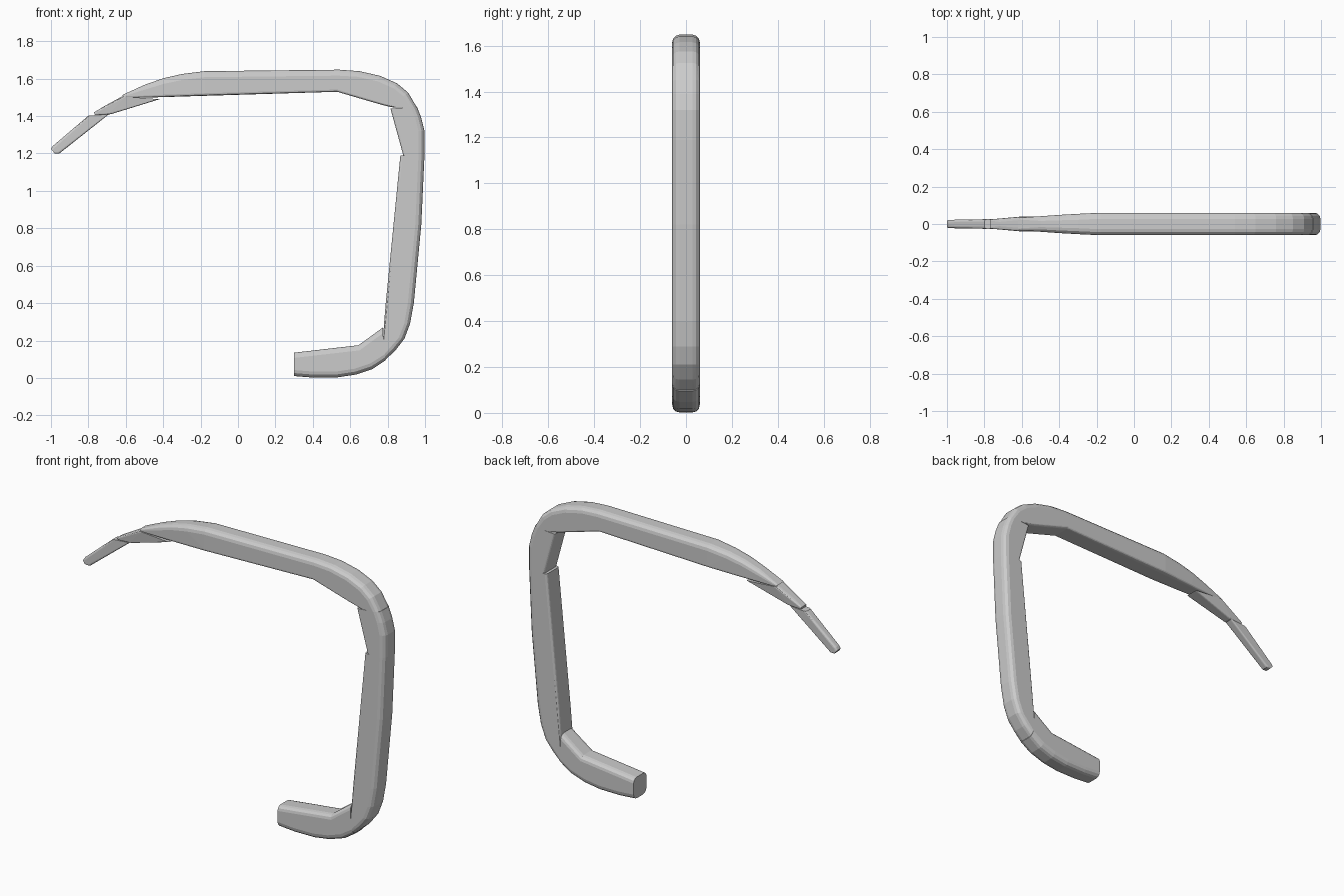
import bpy, bmesh, math
from mathutils import Vector


def half_width(x):
    # Bar is full width on the right and tapers toward the tip
    stops = [(-1.0, 0.022), (-0.76, 0.025), (-0.6, 0.034), (-0.4, 0.049), (-0.2, 0.06), (1.0, 0.06)]
    for (xa, wa), (xb, wb) in zip(stops, stops[1:]):
        if x <= xb:
            return wa + (wb - wa) * max(0, (x - xa) / (xb - xa))
    return 0.06


def section(ox, oz, ix, iz, r_out, r_in):
    # Rounded rectangle between an outer and an inner edge point
    o, i = Vector((ox, 0, oz)), Vector((ix, 0, iz))
    d = o - i
    length = d.length
    d.normalize()
    h = half_width((ox + ix) / 2 if ox < -0.6 else ox)
    pts = []
    for base, s, r in ((o, -1, r_out), (i, 1, r_in)):
        r = min(r, h * 0.6, length * 0.4)
        for k in range(4):
            a = k * math.pi / 6
            depth, y = r * (1 - math.cos(a)), h - r + r * math.sin(a)
            for side in (-1, 1):
                pts.append(base + d * (s * depth) + Vector((0, side * y, 0)))
    return pts


def hull_part(name, pairs, r_out=0.032, r_in=0.012):
    bm = bmesh.new()
    for p in pairs:
        for co in section(*p, r_out, r_in):
            bm.verts.new(co)
    res = bmesh.ops.convex_hull(bm, input=bm.verts[:])
    junk = {g for g in res["geom_interior"] + res["geom_unused"] if isinstance(g, bmesh.types.BMVert)}
    bmesh.ops.delete(bm, geom=list(junk), context='VERTS')
    bmesh.ops.dissolve_limit(bm, angle_limit=0.01, verts=bm.verts[:], edges=bm.edges[:])
    bmesh.ops.recalc_face_normals(bm, faces=bm.faces[:])
    me = bpy.data.meshes.new(name)
    bm.to_mesh(me)
    bm.free()
    bpy.context.collection.objects.link(bpy.data.objects.new(name, me))


# Each entry: outer x, outer z, inner x, inner z
hull_part("tip", [(-1.0, 1.225, -0.98, 1.2), (-0.99, 1.24, -0.955, 1.2),
                  (-0.8, 1.402, -0.69, 1.41)], 0.014, 0.01)
hull_part("tip_link", [(-0.77, 1.42, -0.765, 1.405), (-0.72, 1.45, -0.68, 1.41),
                       (-0.62, 1.505, -0.42, 1.49)], 0.02, 0.01)
hull_part("top_beam", [(-0.62, 1.512, -0.6, 1.498), (-0.5, 1.567, -0.45, 1.5),
                       (-0.4, 1.602, -0.38, 1.503), (-0.3, 1.625, -0.28, 1.507),
                       (-0.18, 1.64, -0.18, 1.51), (0.54, 1.648, 0.53, 1.53)])
hull_part("top_corner", [(0.54, 1.648, 0.53, 1.53), (0.65, 1.64, 0.6, 1.51),
                         (0.76, 1.615, 0.7, 1.48), (0.85, 1.575, 0.77, 1.46),
                         (0.91, 1.525, 0.81, 1.45), (0.957, 1.445, 0.84, 1.445)])
hull_part("upper_post", [(0.957, 1.45, 0.815, 1.44), (0.98, 1.39, 0.83, 1.39),
                         (0.997, 1.32, 0.85, 1.32), (0.997, 1.19, 0.885, 1.185)])
hull_part("post", [(0.997, 1.19, 0.868, 1.19), (0.98, 0.82, 0.835, 0.82),
                   (0.94, 0.4, 0.79, 0.4), (0.92, 0.29, 0.78, 0.28),
                   (0.89, 0.21, 0.778, 0.22), (0.84, 0.145, 0.775, 0.2),
                   (0.78, 0.09, 0.775, 0.18)])
hull_part("foot", [(0.3, 0.01, 0.3, 0.135), (0.4, 0.002, 0.4, 0.138),
                   (0.53, 0.003, 0.53, 0.143), (0.63, 0.018, 0.61, 0.147),
                   (0.72, 0.048, 0.68, 0.148), (0.79, 0.095, 0.775, 0.19)], 0.032, 0.028)
hull_part("foot_gusset", [(0.65, 0.1, 0.61, 0.15), (0.78, 0.12, 0.775, 0.27)], 0.02, 0.03)
